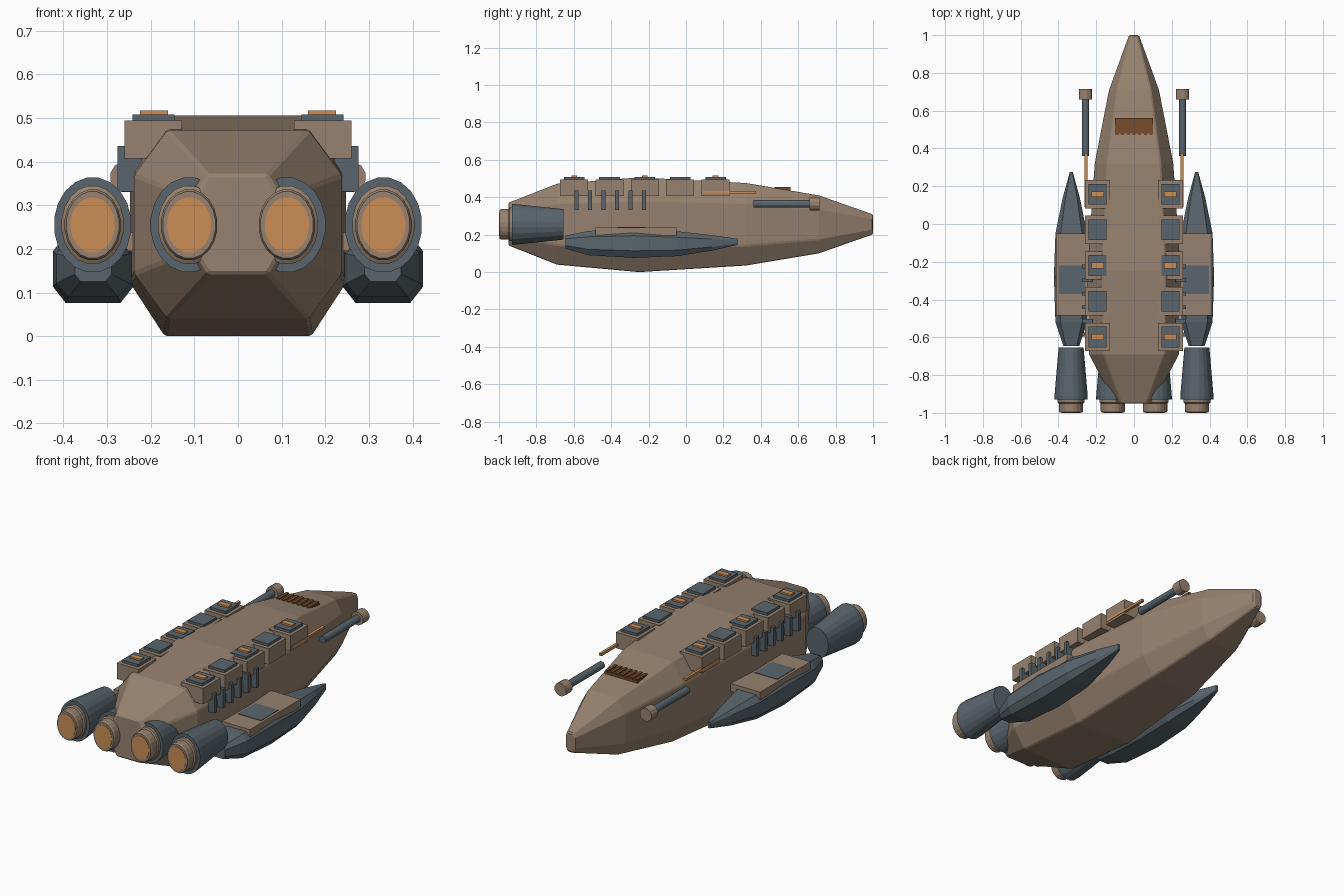
import bpy, bmesh, math
from mathutils import Matrix

cube = bpy.data.objects.get("Cube")
if cube:
    bpy.data.objects.remove(cube, do_unlink=True)


def material(name, r, g, b):
    m = bpy.data.materials.new(name)
    m.use_nodes = True
    m.diffuse_color = (r, g, b, 1)
    m.node_tree.nodes["Principled BSDF"].inputs["Base Color"].default_value = (r, g, b, 1)
    return m


TAN = material("tan plating", 0.31, 0.225, 0.16)
SLATE = material("slate metal", 0.10, 0.13, 0.15)
ORANGE = material("glow orange", 0.60, 0.27, 0.09)
BROWN = material("vent brown", 0.18, 0.075, 0.025)


def finish(name, bm, mat, bevel=0):
    bmesh.ops.recalc_face_normals(bm, faces=bm.faces)
    mesh = bpy.data.meshes.new(name)
    bm.to_mesh(mesh)
    bm.free()
    mesh.materials.append(mat)
    ob = bpy.data.objects.new(name, mesh)
    bpy.context.collection.objects.link(ob)
    if bevel:
        mod = ob.modifiers.new("edge", 'BEVEL')
        mod.width = bevel
        mod.segments = 1
        mod.limit_method = 'ANGLE'
        mod.angle_limit = math.radians(30)
    return ob


def box(name, mat, x, y, z):
    """Box from (low, high) ranges."""
    bm = bmesh.new()
    size = [b - a for a, b in (x, y, z)]
    mid = [(a + b) / 2 for a, b in (x, y, z)]
    bmesh.ops.create_cube(bm, size=1, matrix=Matrix.Translation(mid) @ Matrix.Diagonal((*size, 1)))
    return finish(name, bm, mat)


def loft(name, mat, rings, bevel=0):
    """Skin a list of point rings and cap both ends."""
    bm = bmesh.new()
    loops = [[bm.verts.new(p) for p in ring] for ring in rings]
    n = len(loops[0])
    for a, b in zip(loops, loops[1:]):
        for i in range(n):
            j = (i + 1) % n
            bm.faces.new((a[i], a[j], b[j], b[i]))
    bm.faces.new(loops[0])
    bm.faces.new(loops[-1])
    return finish(name, bm, mat, bevel)


def octagon(x, y, low, high, half, flat=0.68, side=0.52):
    """Chamfered rectangular section across the length."""
    mid, h = (low + high) / 2, (high - low) / 2
    pts = [(1, side), (flat, 1), (-flat, 1), (-1, side),
           (-1, -side), (-flat, -1), (flat, -1), (1, -side)]
    return [(x + half * u, y, mid + h * v) for u, v in pts]


def turned(name, mat, x, z, profile, sides=16, tall=1.0):
    """Round part along y from (y, radius) pairs, stretched in height."""
    rings = []
    for y, r in profile:
        angles = [math.tau * (i + 0.5) / sides for i in range(sides)]
        rings.append([(x + r * math.cos(a), y, z + r * tall * math.sin(a)) for a in angles])
    return loft(name, mat, rings)


# Main hull
hull = [(-0.95, 0.143, 0.37, 0.10), (-0.69, 0.04, 0.472, 0.238),
        (-0.25, 0.0, 0.506, 0.247), (0.32, 0.035, 0.476, 0.208),
        (0.71, 0.10, 0.41, 0.132), (1.0, 0.202, 0.308, 0.026)]
loft("hull", TAN, [octagon(0, *s) for s in hull], 0.006)

# Nose vent with raised slats
box("vent_base", BROWN, (-0.10, 0.10), (0.47, 0.56), (0.42, 0.449))
for i in range(7):
    x = -0.09 + i * 0.03
    box("vent_slat", BROWN, (x - 0.008, x + 0.008), (0.472, 0.558), (0.44, 0.455))

for s, side in ((1, "left"), (-1, "right")):
    def sbox(name, mat, x, y, z):
        return box(f"{side}_{name}", mat, sorted((s * x[0], s * x[1])), y, z)

    # Engines: tapered shroud, stepped nozzle and glowing disc
    for where, x in (("outer", 0.333), ("inner", 0.112)):
        tag = f"{side}_{where}"
        turned(tag + "_engine_shroud", SLATE, s * x, 0.255,
               [(-0.655, 0.067), (-0.91, 0.089), (-0.93, 0.089)], 20, 1.23)
        turned(tag + "_engine_collar", TAN, s * x, 0.255,
               [(-0.92, 0.072), (-0.945, 0.072), (-0.95, 0.065), (-0.99, 0.065), (-0.998, 0.061)], 20, 1.26)
        turned(tag + "_engine_glow", ORANGE, s * x, 0.255,
               [(-0.99, 0.051), (-1.0, 0.051)], 20, 1.25)

    # Side pod and its deck
    pod = [(-0.645, 0.125, 0.195, 0.042), (-0.52, 0.09, 0.22, 0.084),
           (-0.28, 0.076, 0.232, 0.092), (-0.05, 0.085, 0.218, 0.084),
           (0.14, 0.115, 0.197, 0.045), (0.275, 0.145, 0.178, 0.008)]
    loft(side + "_pod", SLATE, [octagon(s * 0.332, *p) for p in pod])
    sbox("pod_deck", TAN, (0.235, 0.412), (-0.485, -0.05), (0.195, 0.238))
    sbox("pod_hatch", SLATE, (0.26, 0.398), (-0.37, -0.22), (0.234, 0.241))

    # Row of dorsal blocks, alternate ones with a glowing strip
    for i in range(5):
        y = 0.158 - 0.189 * i
        sbox("dorsal_block", TAN, (0.128, 0.26), (y - 0.075, y + 0.075), (0.407, 0.494))
        sbox("dorsal_hatch", SLATE, (0.146, 0.242), (y - 0.055, y + 0.055), (0.49, 0.508))
        if i % 2 == 0:
            sbox("dorsal_light", ORANGE, (0.16, 0.225), (y - 0.015, y + 0.015), (0.5, 0.517))

    # Upright ribs under the blocks
    for i in range(6):
        y = -0.585 + 0.072 * i
        sbox("rib", SLATE, (0.22, 0.276), (y - 0.01, y + 0.01), (0.332, 0.436))

    # Long gun with muzzle and feed rod
    turned(side + "_gun_barrel", SLATE, s * 0.257, 0.365, [(0.36, 0.02), (0.67, 0.02)], 12)
    turned(side + "_gun_muzzle", TAN, s * 0.257, 0.365, [(0.66, 0.036), (0.715, 0.036)], 12)
    sbox("gun_rod", ORANGE, (0.247, 0.262), (0.09, 0.375), (0.42, 0.434))
